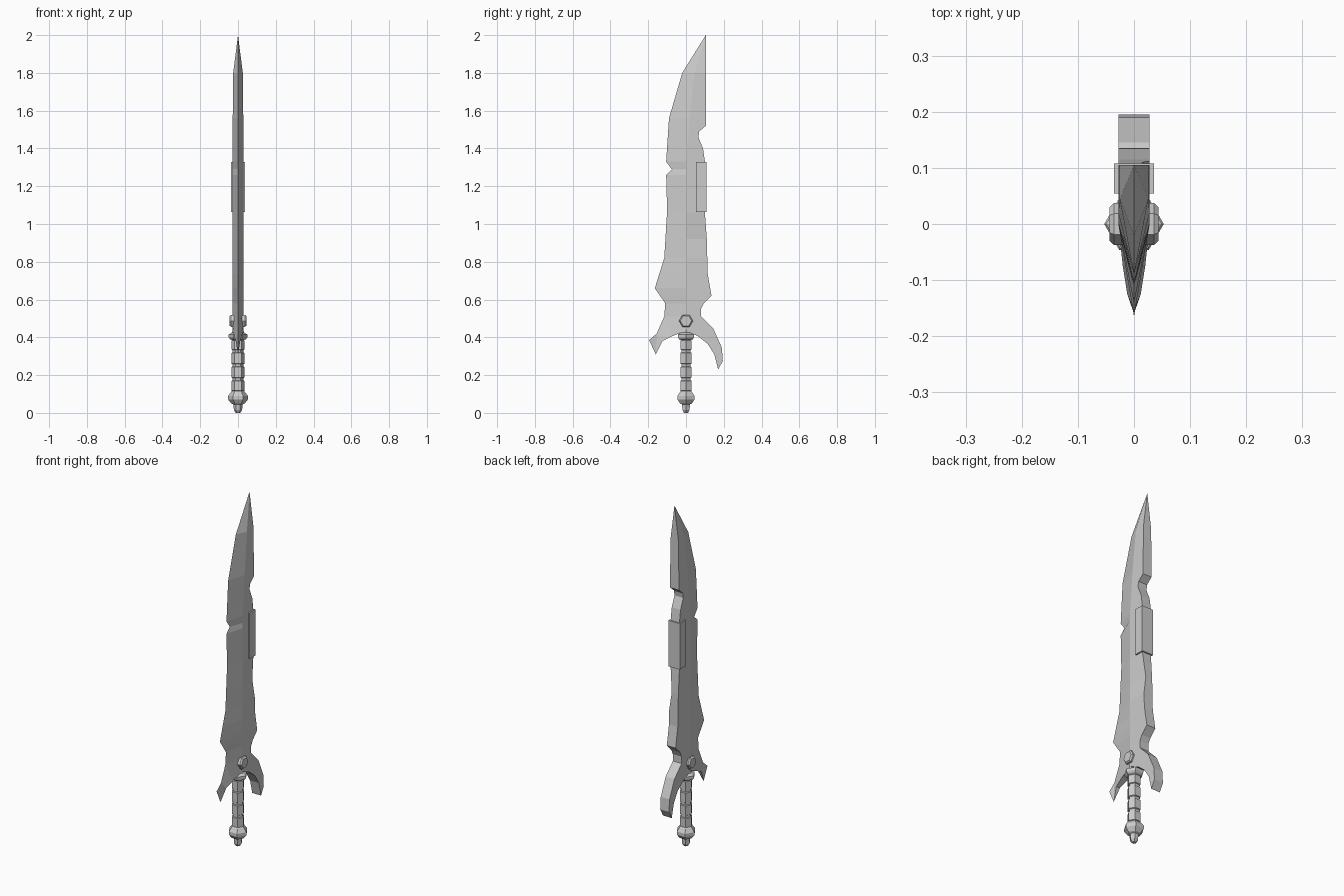
import bpy, bmesh
from math import cos, sin, pi
from mathutils import Matrix

if "Cube" in bpy.data.objects:
    bpy.data.objects.remove(bpy.data.objects["Cube"])

steel = bpy.data.materials.new("grey steel")
steel.use_nodes = True
GREY = (0.6, 0.6, 0.6, 1)
steel.diffuse_color = GREY
steel.node_tree.nodes["Principled BSDF"].inputs["Base Color"].default_value = GREY


def finish(name, bm):
    bmesh.ops.recalc_face_normals(bm, faces=bm.faces[:])
    mesh = bpy.data.meshes.new(name)
    bm.to_mesh(mesh)
    bm.free()
    mesh.materials.append(steel)
    obj = bpy.data.objects.new(name, mesh)
    bpy.context.collection.objects.link(obj)
    return obj


def sample(line, z):
    """Position across the blade at height z along a (z, y) polyline."""
    for (z0, y0), (z1, y1) in zip(line, line[1:]):
        if z <= z1:
            return y0 + (y1 - y0) * (z - z0) / (z1 - z0)
    return line[-1][1]


def quads(rows):
    for a, b in zip(rows, rows[1:]):
        for i in range(len(a) - 1):
            yield [a[i], a[i + 1], b[i + 1], b[i]]


def thick_sheet(name, cells):
    """Cells of (y, z, half thickness) points, mirrored in x and walled at the rim."""
    bm = bmesh.new()
    verts, rim = {}, {}

    def vert(p, side):
        y, z, t = p
        key = (round(y, 4), round(z, 4), side if t > 0 else 0)
        if key not in verts:
            verts[key] = bm.verts.new((side * t, y, z))
        return verts[key]

    def face(vs):
        vs = list(dict.fromkeys(vs))
        if len(vs) > 2:
            bm.faces.new(vs)

    for cell in cells:
        cell = list(dict.fromkeys(cell))
        for side in (-1, 1):
            face([vert(p, side) for p in cell])
        for a, b in zip(cell, cell[1:] + cell[:1]):
            rim.setdefault(frozenset((a, b)), []).append((a, b))
    for uses in rim.values():
        if len(uses) == 1:
            a, b = uses[0]
            face([vert(a, 1), vert(b, 1), vert(b, -1), vert(a, -1)])
    return finish(name, bm)


# Blade outline: cutting edge, ridge and spine as (z, y)
T = 0.028
edge = [(.51, -.115), (.58, -.11), (.66, -.165), (.82, -.115), (1.07, -.1), (1.26, -.105),
        (1.29, -.075), (1.33, -.105), (1.56, -.09), (1.8, -.02), (2, .105)]
ridge = [(.51, 0), (1.3, 0), (1.56, .02), (1.8, .045), (2, .105)]
spine = [(.51, .08), (.55, .08), (.58, .095), (.62, .135), (.735, .115), (.92, .11),
         (1.06, .1), (1.33, .1), (1.4, .09), (1.46, .065), (1.49, .07), (1.52, .105), (2, .105)]
blade = []
for z in sorted({p[0] for p in edge + ridge + spine}):
    t = T * min(1, (2 - z) / 0.22)
    blade.append([(sample(edge, z), z, 0), (sample(ridge, z), z, t), (sample(spine, z), z, t)])

# Guard hooks: sharp at the front, square at the back
root = [(0, .51, T), (0, .435, T)]
front_hook = [root, [(-.115, .51, 0), (-.075, .405, .02)],
              [(-.155, .42, 0), (-.125, .38, .012)], [(-.195, .385, 0), (-.16, .31, 0)]]
back_hook = [root] + [[(a, b, T), (c, d, T)] for a, b, c, d in (
    (.08, .51, .065, .405), (.145, .445, .115, .365),
    (.19, .345, .15, .31), (.195, .275, .17, .23))]
sword = thick_sheet("blade_and_guard", [c for rows in (blade, front_hook, back_hook) for c in quads(rows)])

# Small chip knocked out of one side of the spine
for v in sword.data.vertices:
    if v.co.x > 0 and v.co.y > .1 and abs(v.co.z - .92) < .01:
        v.co.x -= .014

# Plate clamped over the spine
bm = bmesh.new()
bmesh.ops.create_cube(bm, size=1, matrix=Matrix.Translation((0, .081, 1.197))
                      @ Matrix.Diagonal((.072, .054, .265, 1)))
finish("spine_plate", bm)

# Six-sided rivet through the guard
bm = bmesh.new()
rings = [[bm.verts.new((x, r * cos(i * pi / 3), .487 + r * sin(i * pi / 3))) for i in range(6)]
         for x, r in ((-.044, .03), (-.036, .037), (.036, .037), (.044, .03))]


def skin(bm, rings):
    for a, b in zip(rings, rings[1:]):
        for i in range(6):
            j = (i + 1) % 6
            bm.faces.new((a[i], a[j], b[j], b[i]))
    bm.faces.new(rings[0])
    bm.faces.new(rings[-1])


skin(bm, rings)
finish("guard_rivet", bm)

# Six-sided handle: pommel, grooved grip and collar
profile = [(0, .012), (.015, .022), (.045, .024), (.05, .036), (.072, .053), (.09, .053), (.112, .036)]
for low, high in ((.115, .172), (.185, .245), (.258, .32), (.333, .385)):
    profile += [(low, .029), (low + .003, .035), (high - .003, .035), (high, .029)]
profile += [(.39, .042), (.4, .05), (.415, .05), (.425, .032), (.445, .028)]
bm = bmesh.new()
skin(bm, [[bm.verts.new((r * cos(i * pi / 3), r * sin(i * pi / 3), z)) for i in range(6)]
          for z, r in profile])
finish("handle", bm)
